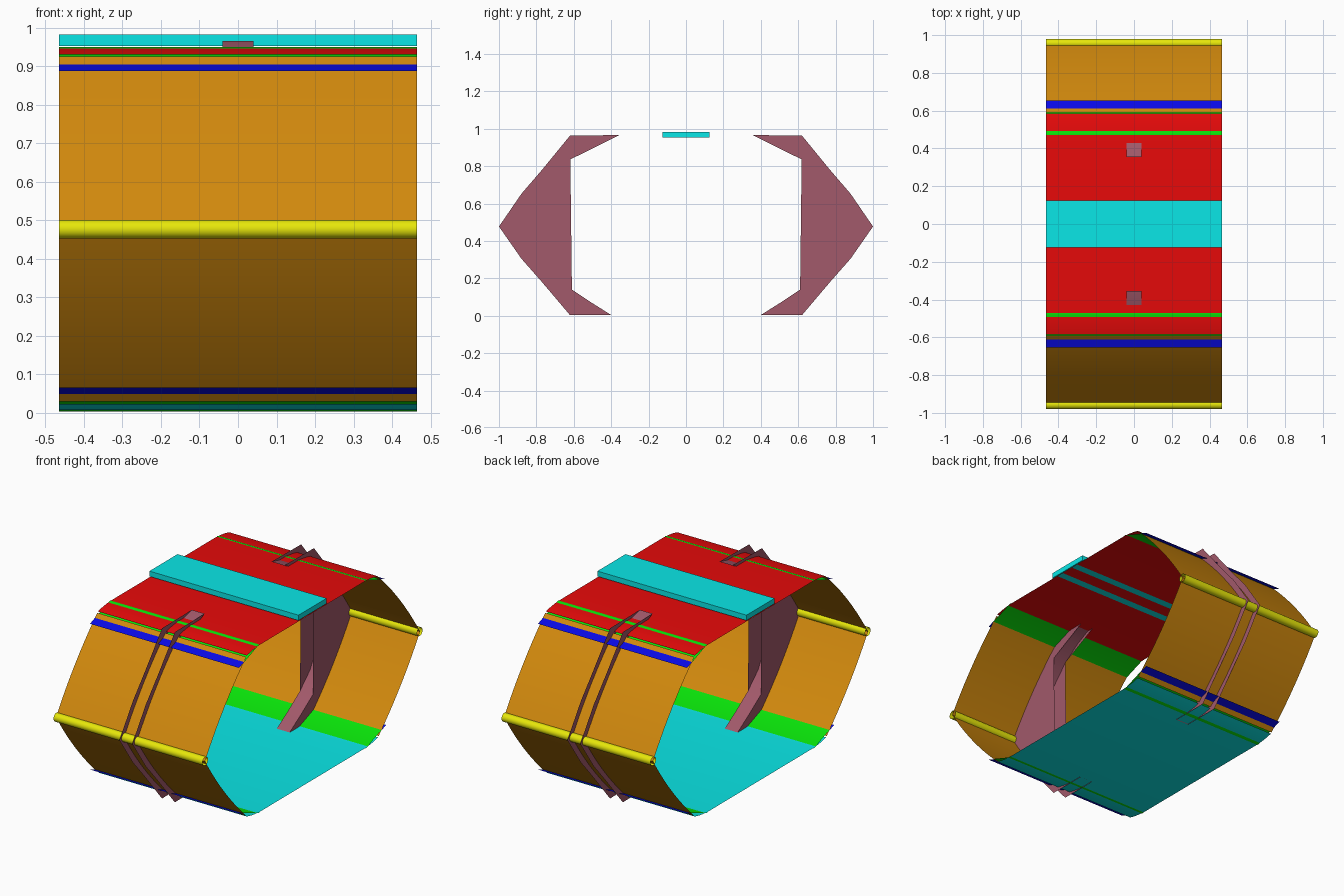
import bpy, bmesh, math
from mathutils import Vector

HALF = 0.465      # half width of every full-width panel
MID = 0.477       # height of the side hinges

cube = bpy.data.objects.get("Cube")
if cube:
    bpy.data.objects.remove(cube, do_unlink=True)


def material(name, rgb):
    m = bpy.data.materials.new(name)
    m.use_nodes = True
    m.diffuse_color = (*rgb, 1)
    m.node_tree.nodes["Principled BSDF"].inputs["Base Color"].default_value = (*rgb, 1)
    return m


red = material("red", (0.8, 0.003, 0.003))
cyan = material("cyan", (0.003, 0.8, 0.8))
orange = material("orange", (0.64, 0.25, 0.004))
yellow = material("yellow", (0.8, 0.8, 0.003))
green = material("green", (0.003, 0.8, 0.003))
blue = material("blue", (0.003, 0.003, 0.8))
mauve = material("mauve", (0.36, 0.1, 0.145))


def finish(name, bm, mat, smooth=True):
    mesh = bpy.data.meshes.new(name)
    bm.to_mesh(mesh)
    bm.free()
    mesh.materials.append(mat)
    ob = bpy.data.objects.new(name, mesh)
    bpy.context.collection.objects.link(ob)
    if smooth:
        bpy.ops.object.select_all(action="DESELECT")
        ob.select_set(True)
        bpy.context.view_layer.objects.active = ob
        bpy.ops.object.shade_smooth_by_angle(angle=math.radians(30))
    return ob


def sweep(bm, pts, half):
    """Extrude a (y, z) line across x as an open sheet."""
    rows = [[bm.verts.new((s * half, y, z)) for s in (-1, 1)] for y, z in pts]
    for a, b in zip(rows, rows[1:]):
        bm.faces.new((a[0], a[1], b[1], b[0]))
    return rows


def sheet(name, pts, mat):
    bm = bmesh.new()
    sweep(bm, pts, HALF)
    return finish(name, bm, mat)


def place(pts, side, up):
    """Mirror a back upper profile to the front and / or the bottom."""
    return [(side * y, z if up else 2 * MID - z) for y, z in pts]


def bulge(a, b, amount, n=10):
    """Gently bowed line between two profile points."""
    a, b = Vector(a), Vector(b)
    d = b - a
    out = Vector((-d.y, d.x)).normalized() * -amount
    return [tuple(a.lerp(b, i / n) + out * 4 * (i / n) * (1 - i / n)) for i in range(n + 1)]


# Top and bottom panels, with their edges turned toward the middle
edge = [(0.585, 0.931), (0.55, 0.939), (0.51, 0.945), (0.47, 0.948)]
panel = edge + [(-y, z) for y, z in reversed(edge)]
sheet("top_panel", panel, red)
sheet("bottom_panel", place(panel, 1, False), cyan)

# Raised plank on top, and its two strips under the panel
bm = bmesh.new()
bmesh.ops.create_cube(bm, size=1)
for v in bm.verts:
    v.co = (v.co.x * 2 * HALF, v.co.y * 0.25, 0.968 + v.co.z * 0.03)
finish("top_plank", bm, cyan, False)
for y in (-0.06, 0.06):
    sheet("plank_strip", [(y - 0.022, 0.946), (y + 0.022, 0.946)], cyan)

# Bowed side panels, corner gussets and hinge strips
side_panel = bulge((0.59, 0.925), (0.958, MID), -0.018)
for side, word in ((-1, "front"), (1, "back")):
    for up, level in ((True, "upper"), (False, "lower")):
        label = f"{word}_{level}"
        sheet(label + "_side", place(side_panel, side, up), orange)
        sheet(label + "_gusset", place([(0.472, 0.950), (0.482, 0.950), (0.617, 0.900)], side, up), green)
        sheet(label + "_strip", place([(0.61, 0.905), (0.655, 0.888)], side, up), blue)

    # Open hinge tube
    ring = [(side * 0.956 + 0.024 * math.cos(t * math.tau / 24),
             MID + 0.024 * math.sin(t * math.tau / 24)) for t in range(25)]
    bm = bmesh.new()
    sweep(bm, ring, HALF)
    bmesh.ops.remove_doubles(bm, verts=bm.verts, dist=0.0001)
    finish(word + "_hinge_tube", bm, yellow)

    # Bracket: curved inner face and two side walls, open on the outside
    inner = [(0.355, 0.966), (0.44, 0.945), (0.515, 0.908), (0.62, 0.835), (0.72, 0.725),
             (0.78, 0.60), (0.802, MID), (0.785, 0.39), (0.757, 0.33), (0.70, 0.225),
             (0.61, 0.14), (0.505, 0.07), (0.40, 0.004)]
    outer = [(0.62, 0.003), (0.77, 0.18), (0.88, 0.305), (1.0, MID),
             (0.88, 0.652), (0.77, 0.78), (0.62, 0.963)]
    bm = bmesh.new()
    rows = sweep(bm, place(inner, side, True), 0.04)
    for i, x in enumerate((-0.04, 0.04)):
        rim = [bm.verts.new((x, y, z)) for y, z in place(outer, side, True)]
        wall = bm.faces.new([r[i] for r in rows] + rim)
        bmesh.ops.triangulate(bm, faces=[wall])
    bmesh.ops.recalc_face_normals(bm, faces=bm.faces)
    finish(word + "_bracket", bm, mauve)
